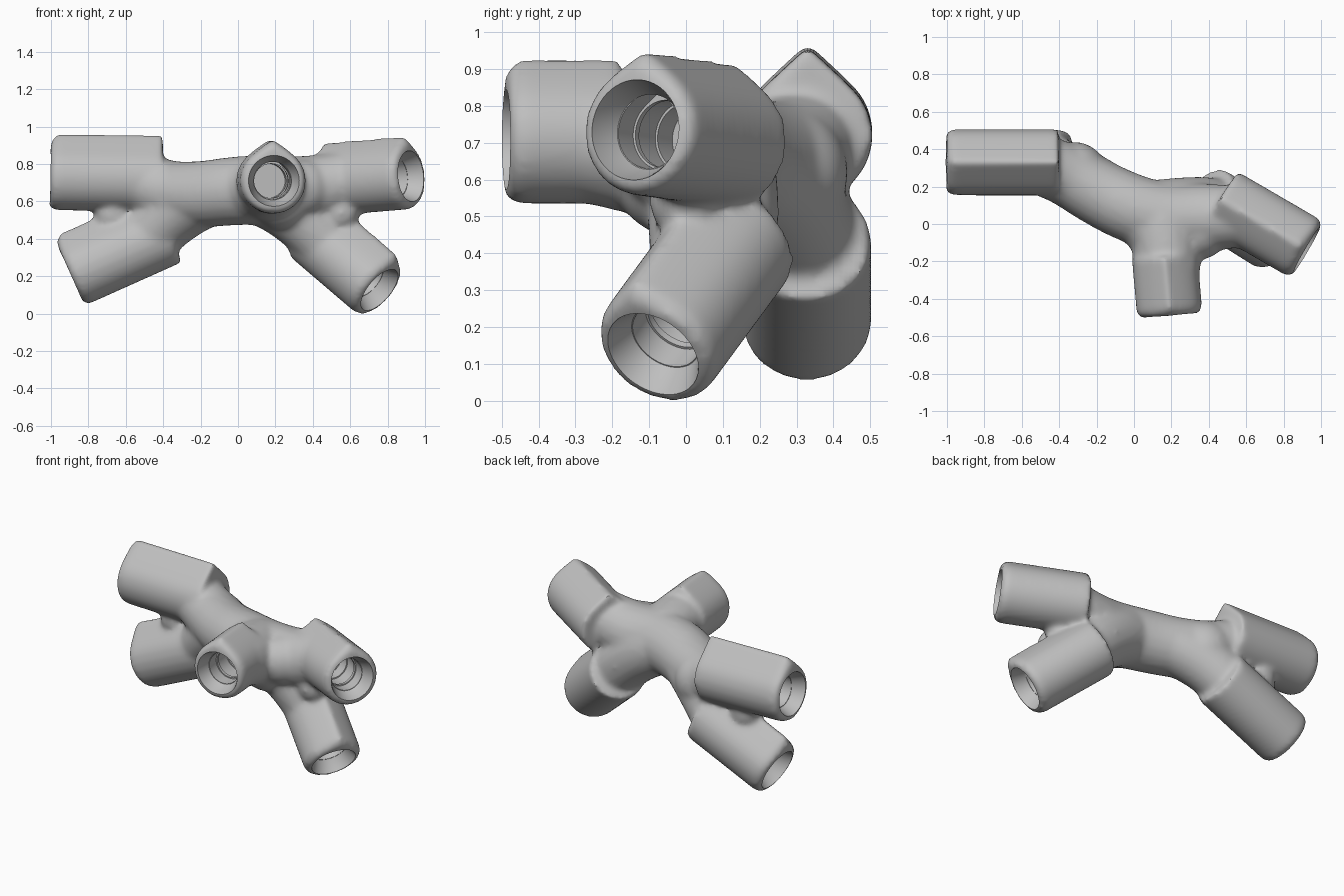
import bpy, bmesh
from math import cos, sin, pi
from mathutils import Vector, Matrix

cube = bpy.data.objects.get("Cube")
if cube:
    bpy.data.objects.remove(cube)

grey = bpy.data.materials.new("light_grey")
grey.use_nodes = True
colour = (0.52, 0.52, 0.52, 1)
grey.diffuse_color = colour
grey.node_tree.nodes["Principled BSDF"].inputs["Base Color"].default_value = colour

# Sockets: mouth centre, outward direction, sleeve length, roof sharpness
SOCKETS = [
    ((-1.005, 0.33, 0.73), (-1, 0, 0.02), 0.60, 0.9),
    ((-0.893, 0.328, 0.202), (-0.917, 0, -0.41), 0.57, 0.85),
    ((0.192, -0.49, 0.71), (0.09, -1, 0), 0.32, 0.6),
    ((0.925, -0.138, 0.735), (0.86, -0.5, 0.07), 0.53, 0.6),
    ((0.757, -0.09, 0.126), (0.685, -0.43, -0.585), 0.53, 0.6),
]


def loft(bm, mouth, direction, stations, sides=64):
    """Closed teardrop loft; stations are (depth, radius, roof amount)."""
    axis = Vector(direction).normalized()
    side = axis.cross(Vector((0, 0, 1))).normalized()
    up = side.cross(axis)
    rings = []
    for depth, radius, roof in stations:
        ring = []
        for i in range(sides):
            a = 2 * pi * i / sides
            off = min(a, 2 * pi - a)
            r = radius
            if off < pi / 4:
                r *= 1 + roof * (1 / cos(pi / 4 - off) - 1)
            ring.append(bm.verts.new(Vector(mouth) - axis * depth
                                     + side * (r * sin(a)) + up * (r * cos(a))))
        rings.append(ring)
    for r0, r1 in zip(rings, rings[1:]):
        for i in range(sides):
            j = (i + 1) % sides
            bm.faces.new((r0[i], r0[j], r1[j], r1[i]))
    bm.faces.new(rings[0][::-1])
    bm.faces.new(rings[-1])


def finish(bm, name):
    bmesh.ops.recalc_face_normals(bm, faces=bm.faces)
    mesh = bpy.data.meshes.new(name)
    bm.to_mesh(mesh)
    bm.free()
    mesh.materials.append(grey)
    obj = bpy.data.objects.new(name, mesh)
    bpy.context.collection.objects.link(obj)
    return obj


def limb(name, points):
    """Round branch through (x, y, z, radius) points, converted to a mesh."""
    curve = bpy.data.curves.new(name, "CURVE")
    curve.dimensions = "3D"
    curve.bevel_depth = 1
    curve.bevel_resolution = 8
    curve.use_fill_caps = True
    spline = curve.splines.new("NURBS")
    spline.points.add(len(points) - 1)
    for p, (x, y, z, r) in zip(spline.points, points):
        p.co = (x, y, z, 1)
        p.radius = r
    spline.use_endpoint_u = True
    spline.order_u = 3
    obj = bpy.data.objects.new(name, curve)
    bpy.context.collection.objects.link(obj)
    bpy.ops.object.select_all(action="DESELECT")
    obj.select_set(True)
    bpy.context.view_layer.objects.active = obj
    bpy.ops.object.convert(target="MESH")
    return bpy.context.view_layer.objects.active


# Sleeves with softened mouths
bm = bmesh.new()
for mouth, direction, length, roof in SOCKETS:
    loft(bm, mouth, direction, [(0, 0.158, roof * 0.6), (0.03, 0.176, roof),
                                (length, 0.176, roof)])
# Rounded fillings between neighbouring branches
for x, y, z, r in [(0.35, -0.035, 0.67, 0.155), (0.24, -0.03, 0.61, 0.165),
                   (0.33, 0.05, 0.62, 0.175), (-0.32, 0.26, 0.62, 0.18),
                   (0.1, -0.01, 0.67, 0.17), (0.55, 0, 0.54, 0.1),
                   (-0.67, 0.33, 0.53, 0.1)]:
    bmesh.ops.create_uvsphere(bm, u_segments=32, v_segments=20, radius=r,
                              matrix=Matrix.Translation((x, y, z)))
body = finish(bm, "connector_body")

# Curved spine and branches
limbs = [
    limb("spine", [(-0.55, 0.33, 0.72, 0.16), (-0.4, 0.29, 0.65, 0.165), (-0.2, 0.172, 0.635, 0.178),
                   (0, 0.075, 0.66, 0.185), (0.2, 0.022, 0.66, 0.188), (0.4, 0.035, 0.655, 0.185),
                   (0.6, 0.04, 0.72, 0.16)]),
    limb("lower_right_branch", [(-0.13, 0.15, 0.64, 0.165), (-0.33, 0.27, 0.58, 0.172),
                                (-0.5, 0.33, 0.38, 0.16)]),
    limb("lower_left_branch", [(0.12, 0.06, 0.65, 0.175), (0.36, 0.08, 0.56, 0.19),
                               (0.5, 0.07, 0.34, 0.165)]),
    limb("front_branch", [(0.15, 0.04, 0.67, 0.18), (0.17, -0.08, 0.68, 0.195),
                          (0.185, -0.27, 0.71, 0.17)]),
]
bpy.ops.object.select_all(action="DESELECT")
for obj in limbs + [body]:
    obj.select_set(True)
bpy.context.view_layer.objects.active = body
bpy.ops.object.join()

# Fuse into one soft skin
remesh = body.modifiers.new("fuse", "REMESH")
remesh.mode = "VOXEL"
remesh.voxel_size = 0.014
soften = body.modifiers.new("soften", "SMOOTH")
soften.factor = 0.5
soften.iterations = 18

# Teardrop bores with flared mouths and two inner ribs
bm = bmesh.new()
for mouth, direction, length, roof in SOCKETS:
    loft(bm, mouth, direction, [(-0.05, 0.139, 0), (0.005, 0.136, 0), (0.08, 0.102, 0),
                                (0.08, 0.099, 0.8), (0.16, 0.099, 0.8), (0.16, 0.092, 0),
                                (0.18, 0.092, 0), (0.18, 0.099, 0), (0.28, 0.099, 0),
                                (0.28, 0.092, 0), (0.36, 0.092, 0)])
cutter = finish(bm, "bore_cutter")
cutter.hide_render = True
bore = body.modifiers.new("bores", "BOOLEAN")
bore.operation = "DIFFERENCE"
bore.solver = "EXACT"
bore.object = cutter

for name in ("fuse", "soften", "bores"):
    bpy.ops.object.modifier_apply(modifier=name)
bpy.data.objects.remove(cutter)
body.data.materials.clear()
body.data.materials.append(grey)
for face in body.data.polygons:
    face.material_index = 0
bpy.ops.object.select_all(action="DESELECT")
body.select_set(True)
bpy.context.view_layer.objects.active = body
bpy.ops.object.shade_smooth_by_angle(angle=0.6)
